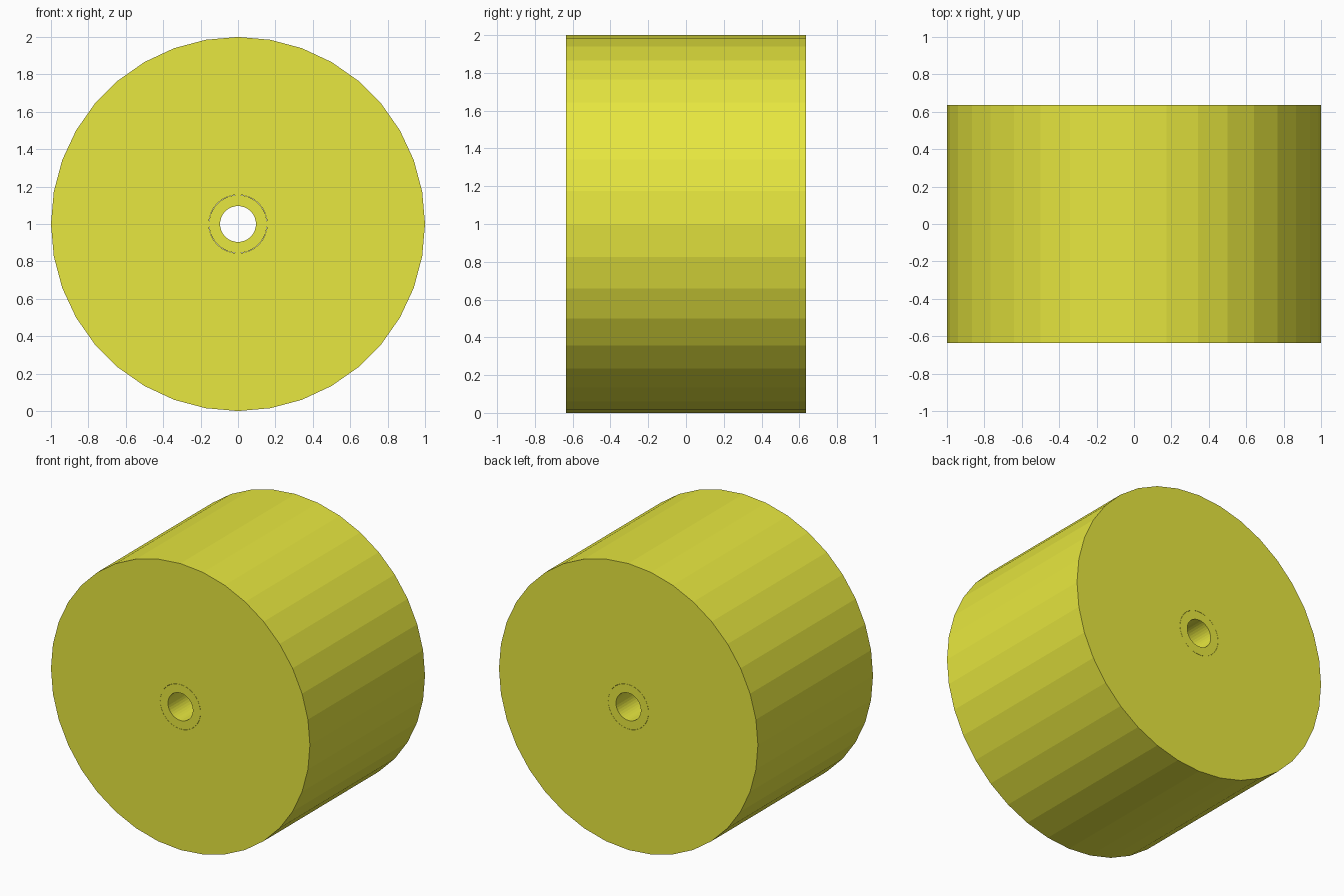
import bpy, bmesh
from math import sin, cos, tau

if "Cube" in bpy.data.objects:
    bpy.data.objects.remove(bpy.data.objects["Cube"])

SIDES = 36
HALF_WIDTH = 0.635
CENTRE_Z = 1.0

yellow = bpy.data.materials.new("yellow")
yellow.diffuse_color = (0.8, 0.8, 0.05, 1)
yellow.use_nodes = True
yellow.node_tree.nodes["Principled BSDF"].inputs["Base Color"].default_value = yellow.diffuse_color


def ring(name, outer, inner):
    """Flat-faced tube along y, made from a closed rectangular section."""
    bm = bmesh.new()
    section = [(outer, -HALF_WIDTH), (outer, HALF_WIDTH),
               (inner, HALF_WIDTH), (inner, -HALF_WIDTH)]
    loops = [[bm.verts.new((r * cos(tau * i / SIDES), y,
                            CENTRE_Z + r * sin(tau * i / SIDES)))
              for r, y in section] for i in range(SIDES)]
    for i in range(SIDES):
        a, b = loops[i], loops[(i + 1) % SIDES]
        for j in range(4):
            k = (j + 1) % 4
            bm.faces.new((a[j], a[k], b[k], b[j]))
    bmesh.ops.recalc_face_normals(bm, faces=bm.faces)
    mesh = bpy.data.meshes.new(name)
    bm.to_mesh(mesh)
    bm.free()
    mesh.materials.append(yellow)
    obj = bpy.data.objects.new(name, mesh)
    bpy.context.collection.objects.link(obj)
    return obj


# Wide roller body, with a flush hub sleeve around the axle hole
ring("roller_body", 1.0, 0.156)
ring("hub_sleeve", 0.155, 0.096)
